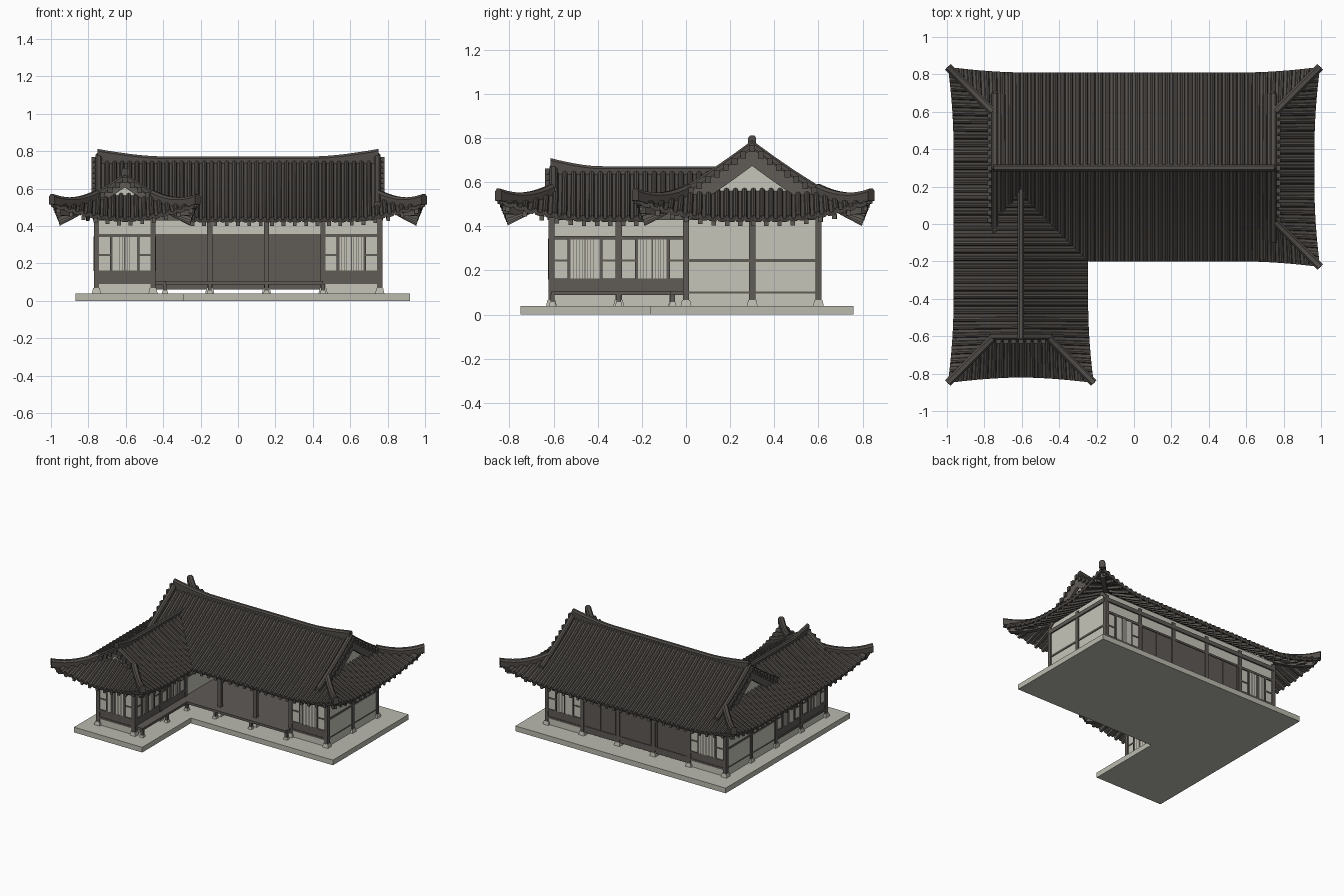
import bpy, bmesh
from mathutils import Matrix, Vector

if "Cube" in bpy.data.objects:
    bpy.data.objects.remove(bpy.data.objects["Cube"])

def material(name, rgb):
    m = bpy.data.materials.new(name)
    m.diffuse_color = (*rgb, 1)
    m.use_nodes = True
    m.node_tree.nodes["Principled BSDF"].inputs["Base Color"].default_value = m.diffuse_color
    return m

TILE = material("dark roof tile", (0.082, 0.073, 0.065))
WOOD = material("brown wood", (0.115, 0.103, 0.092))
PLASTER = material("pale plaster", (0.56, 0.56, 0.49))
STONE = material("grey stone", (0.49, 0.49, 0.43))
parts = {}

def part(name, mat):
    return parts.setdefault(name, (bmesh.new(), mat))[0]

def box(name, mat, x0, x1, y0, y1, z0, z1, taper=1.0):
    c = Vector(((x0 + x1) / 2, (y0 + y1) / 2, (z0 + z1) / 2))
    m = Matrix.Translation(c) @ Matrix.Diagonal((x1 - x0, y1 - y0, z1 - z0, 1))
    for v in bmesh.ops.create_cube(part(name, mat), size=1, matrix=m)["verts"]:
        if v.co.z > c.z:
            v.co.x = c.x + (v.co.x - c.x) * taper
            v.co.y = c.y + (v.co.y - c.y) * taper

def slab(name, mat, axis, c, a0, a1, z0, z1, t):
    """Upright slab running along x or y, centred on the wall line c."""
    if axis == "x":
        box(name, mat, a0, a1, c - t / 2, c + t / 2, z0, z1)
    else:
        box(name, mat, c - t / 2, c + t / 2, a0, a1, z0, z1)

def strip(name, mat, pts, w, h):
    """Sweep a bar with chamfered top along a path; the path is its top line."""
    bm = part(name, mat)
    pts = [Vector(p) for p in pts]
    prof = [(-.5, -h), (-.5, -.3 * w), (-.25, 0), (.25, 0), (.5, -.3 * w), (.5, -h)]
    rings = []
    for i, p in enumerate(pts):
        t = pts[min(i + 1, len(pts) - 1)] - pts[max(i - 1, 0)]
        side = Vector((-t.y, t.x, 0)).normalized()
        rings.append([bm.verts.new(p + side * a * w + Vector((0, 0, b))) for a, b in prof])
    for r, q in zip(rings, rings[1:]):
        for k in range(6):
            bm.faces.new((r[k], r[(k + 1) % 6], q[(k + 1) % 6], q[k]))
    bm.faces.new(rings[0])
    bm.faces.new(rings[-1])

# ---- stone platform (L shape)
box("platform", STONE, -.87, .92, -.16, .76, 0, .04)
box("platform", STONE, -.87, -.29, -.75, -.16, 0, .04)

# ---- columns on footings
X = [-.757 + .303 * i for i in range(6)]
Y = [-.61, -.305, 0, .3, .6]
spots = [(x, y) for x in X for y in (0, .6)] + [(X[0], .3), (X[5], .3)]
spots += [(x, y) for x in X[:2] for y in Y[:2]]
for x, y in spots:
    box("column", WOOD, x - .014, x + .014, y - .014, y + .014, .06, .48)
    box("footing", STONE, x - .024, x + .024, y - .024, y + .024, .04, .067, .75)

# ---- wall bays
def plain_bay(axis, c, a0, a1):
    slab("plaster_wall", PLASTER, axis, c, a0, a1, .04, .5, .012)
    slab("wall_rail", WOOD, axis, c, a0, a1, .238, .253, .022)
    slab("wall_rail", WOOD, axis, c, a0, a1, .096, .104, .018)

def door_bay(axis, c, a0, a1):
    m = (a0 + a1) / 2
    slab("plaster_wall", PLASTER, axis, c, a0, a1, .04, .5, .012)
    slab("lower_panel", WOOD, axis, c, a0, a1, .1, .155, .018)
    for z0, z1, t in ((.09, .105, .026), (.148, .163, .026), (.34, .357, .028), (.24, .25, .02)):
        slab("wall_rail", WOOD, axis, c, a0, a1, z0, z1, t)
    for s in (-1, 1):
        slab("door_frame", WOOD, axis, c, m + s * .072 - .007, m + s * .072 + .007, .16, .345, .029)
    slab("door_paper", PLASTER, axis, c, m - .066, m + .066, .163, .34, .023)
    slab("door_frame", WOOD, axis, c, m - .003, m + .003, .163, .34, .027)
    for k in range(-4, 5):
        slab("door_lattice", WOOD, axis, c, m + k * .013 - .001, m + k * .013 + .001, .163, .34, .025)

def panel_bay(axis, c, a0, a1):
    m = (a0 + a1) / 2
    slab("plaster_wall", PLASTER, axis, c, a0, a1, .345, .5, .012)
    slab("hall_shutter", WOOD, axis, c, a0, a1, .06, .35, .014)
    for z0, z1 in ((.085, .112), (.342, .357)):
        slab("wall_rail", WOOD, axis, c, a0, a1, z0, z1, .026)
    for a in (a0 + .025, m, a1 - .025):
        slab("shutter_frame", WOOD, axis, c, a - .005, a + .005, .11, .345, .02)

for i in range(5):
    (door_bay if i in (0, 4) else panel_bay)("x", .6, X[i], X[i + 1])
for c, a0, a1 in ((0, X[4], X[5]), (-.61, X[0], X[1])):
    door_bay("x", c, a0, a1)
for x in (X[0], X[1], X[4], X[5]):
    for j in (2, 3):
        plain_bay("y", x, Y[j], Y[j + 1])
for x in X[:2]:
    for j in (0, 1):
        door_bay("y", x, Y[j], Y[j + 1])

# ---- top beams
for y in (0, .6):
    slab("top_beam", WOOD, "x", y, X[0], X[5], .428, .458, .034)
slab("top_beam", WOOD, "x", -.61, X[0], X[1], .428, .458, .034)
for x, y0 in ((X[0], -.61), (X[1], -.61), (X[5], 0)):
    slab("top_beam", WOOD, "y", x, y0, .6, .428, .458, .034)

# ---- hall floor and L-shaped porch on short legs
box("hall_floor", WOOD, X[1], X[4], -.07, .6, .088, .106)
box("porch_floor", WOOD, X[1], -.385, -.61, -.07, .088, .106)
for x, y in [(-.39, -.605), (-.39, -.305), (-.39, -.065)] + [(x, -.06) for x in X[2:5]]:
    box("porch_leg", WOOD, x - .01, x + .01, y - .01, y + .01, .05, .09)
    box("footing", STONE, x - .016, x + .016, y - .016, y + .016, .04, .056, .75)

# ---- roof shape: height depends on distance e in from the eave; corners sweep up
CORNERS = [(.965, -.2, 1, -1), (.965, .81, 1, 1), (-.965, .81, -1, 1),
           (-.965, -.82, -1, -1), (-.245, -.82, 1, -1)]

def height(e):
    d = .51 - e
    return .755 - .76 * d + .26 * d * d

def surf(xy, e, dz=0.0):
    x, y = xy
    p = Vector((x, y, height(e) + dz))
    for cx, cy, sx, sy in CORNERS:
        k = (max(0, 1 - abs(x - cx) / .4) * max(0, 1 - abs(y - cy) / .4)) ** 2
        p += Vector((.03 * sx, .03 * sy, .085)) * k
    return p

def tiled(u0, u1, place, hi, lo=lambda u: 0.0):
    """Slope of half-round tile rows, u along the eave, with rafters below."""
    bm = bmesh.new()
    n = max(1, round((u1 - u0) / .04))
    s = (u1 - u0) / n
    cols = []
    for i in range(n):
        c = u0 + (i + .5) * s
        cols += [(c - s / 2, 0), (c - .013, 0), (c - .009, .011), (c, .015), (c + .009, .011), (c + .013, 0)]
    cols.append((u1, 0))
    N = 9
    grid = []
    for u, b in cols:
        e0 = lo(u)
        e1 = max(hi(u), e0 + .003)
        es = [e0 + (e1 - e0) * k / N for k in range(N + 1)]
        grid.append([bm.verts.new(surf(place(u, e), e, b)) for e in es])
    for a, b in zip(grid, grid[1:]):
        for k in range(N):
            bm.faces.new((a[k], b[k], b[k + 1], a[k + 1]))
    bm.normal_update()
    if sum(f.normal.z * f.calc_area() for f in bm.faces) < 0:
        bmesh.ops.reverse_faces(bm, faces=bm.faces[:])
    me = bpy.data.meshes.new("roof_slope")
    bm.to_mesh(me)
    bm.free()
    me.materials.append(TILE)
    ob = bpy.data.objects.new("roof_slope", me)
    bpy.context.collection.objects.link(ob)
    mod = ob.modifiers.new("thickness", "SOLIDIFY")
    mod.thickness, mod.offset = .018, -1
    m = max(1, round((u1 - u0) / .06))
    for i in range(m):
        u = u0 + (i + .5) * (u1 - u0) / m
        e1 = min(hi(u), .24)
        if lo(u) < .001 and e1 > .03:
            es = [.012 + (e1 - .012) * k / 3 for k in range(4)]
            strip("rafters", WOOD, [surf(place(u, e), e, -.016) for e in es], .02, .024)

front = lambda u, e: (u, -.2 + e)
back = lambda u, e: (u, .81 - e)
right = lambda u, e: (.965 - e, u)
left = lambda u, e: (-.965 + e, u)
wing_right = lambda u, e: (-.245 - e, u)
wing_front = lambda u, e: (u, -.82 + e)
tiled(-.76, .76, front, lambda u: .508, lambda u: max(0, min(-.245 - u, u + .965)))
tiled(.76, .965, front, lambda u: .965 - u)
tiled(-.76, .76, back, lambda u: .508)
tiled(.76, .965, back, lambda u: .965 - u)
tiled(-.965, -.76, back, lambda u: u + .965)
tiled(-.2, .81, right, lambda u: min(.225, u + .2, .81 - u))
tiled(-.82, -.61, left, lambda u: u + .82)
tiled(-.61, .16, left, lambda u: .36)
tiled(.16, .81, left, lambda u: min(.225, .81 - u))
tiled(-.82, -.61, wing_right, lambda u: u + .82)
tiled(-.61, .16, wing_right, lambda u: .36, lambda u: max(0, u + .2))
tiled(-.965, -.245, wing_front, lambda u: min(.23, u + .965, -.245 - u))

# ---- hip ridges and hip rafters at the swept corners
for cx, cy, sx, sy in CORNERS:
    es = [.21 - .21 * k / 8 for k in range(9)]
    at = lambda e: (cx - sx * e, cy - sy * e)
    strip("hip_ridge", TILE, [surf(at(e), e, .036 + .015 * (1 - e / .21) ** 2) for e in es], .042, .055)
    strip("hip_rafter", WOOD, [surf(at(e), e, -.016) for e in es[:-1]], .034, .04)

# ---- main and wing ridges, rising at their free ends
curve = lambda a: max(0, (a - .42) / .32) ** 1.5
strip("main_ridge", TILE, [(x, .3, .772 + .038 * curve(abs(x)))
                           for x in [-.75 + .05 * k for k in range(31)]], .036, .08)
strip("wing_ridge", TILE, [(-.605, y, .672 + .036 * max(0, (-.4 - y) / .21) ** 1.5)
                           for y in [-.615 + .05 * k for k in range(17)]], .034, .075)

# ---- gables: plaster triangle, barge boards, descending ridges, edge tiles
def gable(at, top, span, run, depth):
    ds = [span * k / 8 for k in range(-8, 9)]
    bm = part("gable_wall", PLASTER)
    ring = [(bm.verts.new((*at(d, -.02), height(top - span) - .02)),
             bm.verts.new((*at(d, -.02), height(top - abs(d)) - .015))) for d in ds]
    for a, b in zip(ring, ring[1:]):
        bm.faces.new((a[0], b[0], b[1], a[1]))
    strip("barge_board", WOOD, [(*at(d, .004), height(top - abs(d)) + .004) for d in ds], .022, depth)
    rs = [run * k / 8 for k in range(-8, 9)]
    strip("gable_ridge", TILE, [(*at(d, -.012), height(top - abs(d)) + .035) for d in rs], .036, .05)
    n = int(span / .04)
    for k in range(-n, n + 1):
        x, y = at(k * .04, .014)
        z = height(top - abs(k * .04))
        box("edge_tiles", TILE, x - .013, x + .013, y - .013, y + .013, z - .018, z + .014)

for s in (-1, 1):
    gable(lambda d, o: (s * (.757 + o), .3 + d), .51, .3, .4, .085)
gable(lambda d, o: (-.605 + d, -.612 - o), .36, .15, .165, .045)

# ---- turn the collected parts into objects
for name, (bm, mat) in parts.items():
    bmesh.ops.recalc_face_normals(bm, faces=bm.faces[:])
    me = bpy.data.meshes.new(name)
    bm.to_mesh(me)
    bm.free()
    me.materials.append(mat)
    bpy.context.collection.objects.link(bpy.data.objects.new(name, me))
